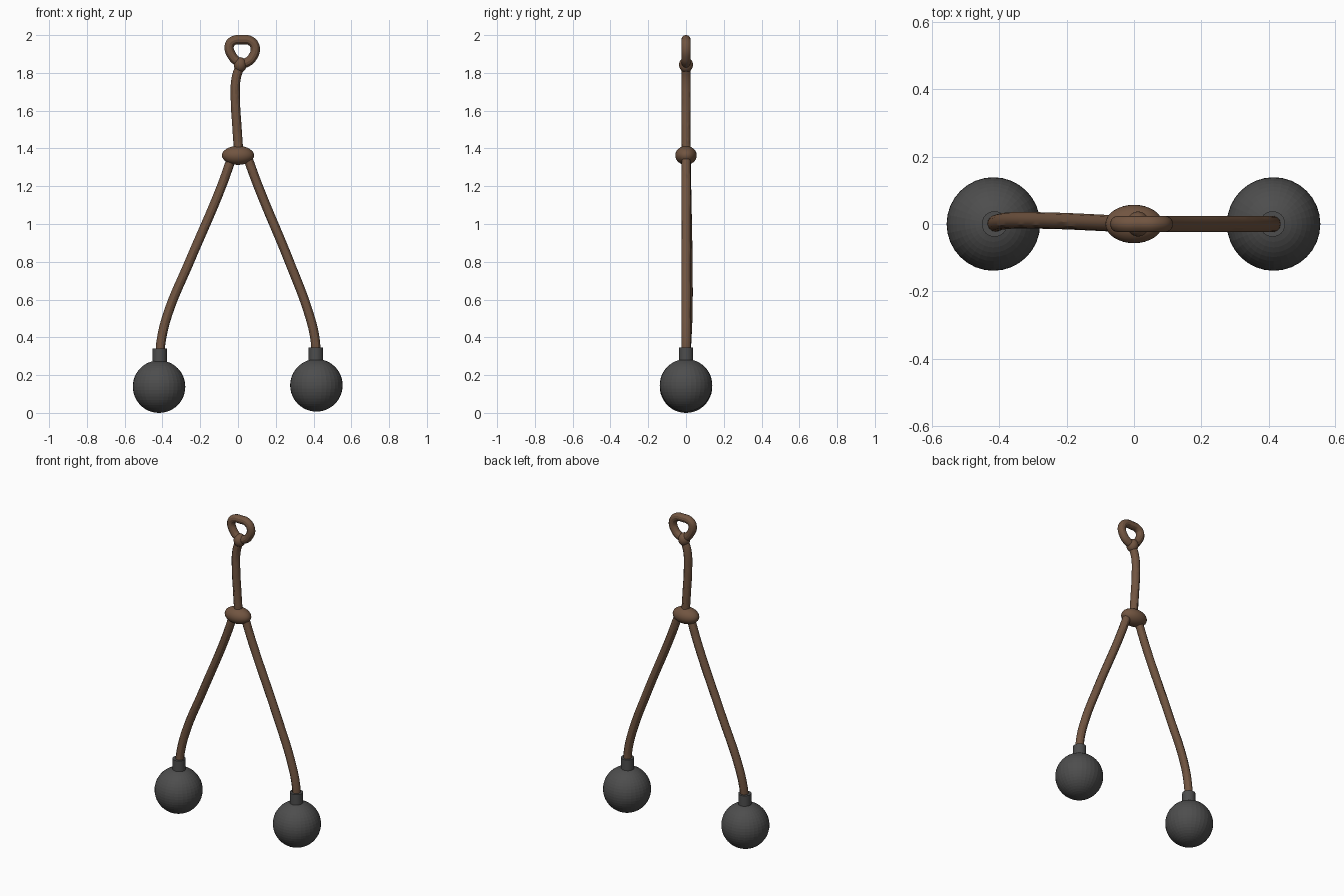
import bpy
from mathutils import Vector

if "Cube" in bpy.data.objects:
    bpy.data.objects.remove(bpy.data.objects["Cube"])


def material(name, color):
    m = bpy.data.materials.new(name)
    m.diffuse_color = (*color, 1)
    m.use_nodes = True
    m.node_tree.nodes["Principled BSDF"].inputs["Base Color"].default_value = m.diffuse_color
    return m


LEATHER = material("brown_leather", (0.165, 0.09, 0.052))
IRON = material("dark_iron", (0.075, 0.075, 0.075))


def finish(name, mat, smooth=True):
    ob = bpy.context.object
    ob.name = name
    ob.data.materials.append(mat)
    if smooth:
        bpy.ops.object.shade_smooth_by_angle()
    return ob


def cord(name, points, radius=0.0245):
    """Round cord swept through the given points."""
    cu = bpy.data.curves.new(name, 'CURVE')
    cu.dimensions = '3D'
    cu.bevel_depth = radius
    cu.bevel_resolution = 4
    cu.resolution_u = 8
    cu.use_fill_caps = True
    sp = cu.splines.new('BEZIER')
    sp.bezier_points.add(len(points) - 1)
    for bp, p in zip(sp.bezier_points, points):
        bp.co = Vector(p)
        bp.handle_left_type = bp.handle_right_type = 'AUTO'
    ob = bpy.data.objects.new(name, cu)
    bpy.context.collection.objects.link(ob)
    bpy.ops.object.select_all(action='DESELECT')
    ob.select_set(True)
    bpy.context.view_layer.objects.active = ob
    bpy.ops.object.convert(target='MESH')
    return finish(name, LEATHER)


def ellipsoid(name, loc, size, mat, segments=32, rings=16, smooth=True):
    bpy.ops.mesh.primitive_uv_sphere_add(segments=segments, ring_count=rings,
                                         radius=1, location=loc)
    bpy.context.object.scale = size
    bpy.ops.object.transform_apply(location=False, rotation=False, scale=True)
    return finish(name, mat, smooth)


# weights with their collars
for side, x, z in (("left", -0.418, 0.139), ("right", 0.415, 0.146)):
    ellipsoid(side + "_weight", (x, 0, z), (0.139,) * 3, IRON, 32, 24, False)
    bpy.ops.mesh.primitive_cylinder_add(vertices=24, radius=0.038, depth=0.09,
                                        location=(x * 0.992, 0, z + 0.156))
    finish(side + "_collar", IRON)

# long cords, the left one bowing slightly backwards
cord("left_cord", [(-0.413, 0, 0.31), (-0.407, 0.004, 0.38), (-0.373, 0.01, 0.52),
                   (-0.257, 0.01, 0.80), (-0.087, 0.003, 1.20), (-0.03, 0, 1.36)])
cord("right_cord", [(0.413, 0, 0.31), (0.408, 0, 0.39), (0.377, 0, 0.52),
                    (0.272, 0, 0.80), (0.103, 0, 1.21), (0.048, 0, 1.36)])

# middle knot, stem and small knot
ellipsoid("middle_knot", (0, 0, 1.363), (0.085, 0.057, 0.05), LEATHER)
cord("stem_cord", [(0.005, 0, 1.36), (-0.006, 0, 1.52), (-0.014, 0, 1.66),
                   (-0.010, 0, 1.77), (0.012, 0, 1.84)])
ellipsoid("small_knot", (0.012, 0, 1.843), (0.034, 0.037, 0.04), LEATHER)

# finger loop
cord("finger_loop", [(0.012, 0, 1.848), (-0.028, 0, 1.885), (-0.046, 0, 1.945),
                     (-0.025, 0, 1.970), (0.02, 0, 1.9755), (0.065, 0, 1.970),
                     (0.091, 0, 1.935), (0.075, 0, 1.88), (0.045, 0, 1.855),
                     (0.012, 0, 1.845)])
